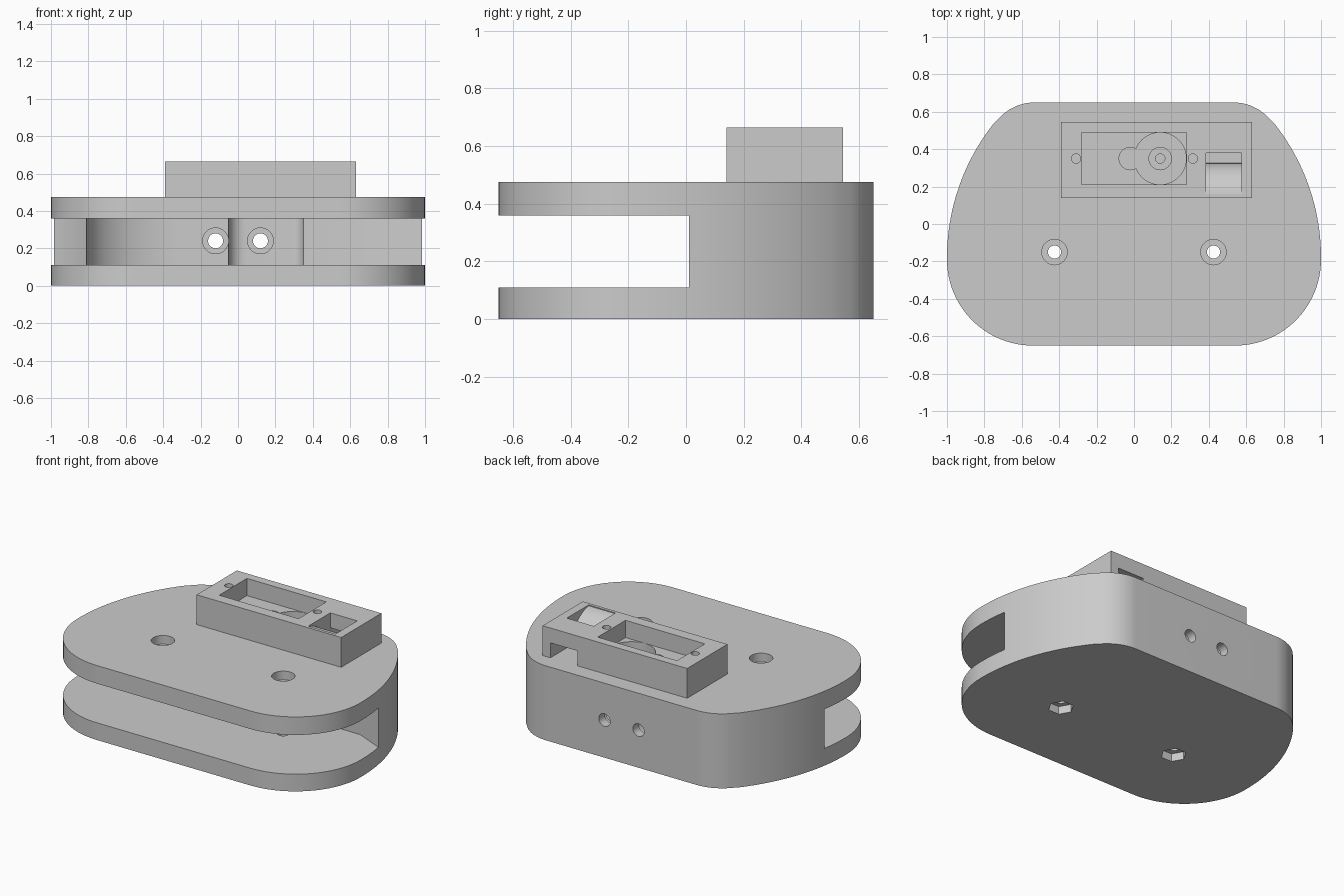
import bpy, bmesh
from math import sin, cos, pi, radians

cube = bpy.data.objects.get("Cube")
if cube:
    bpy.data.objects.remove(cube, do_unlink=True)

grey = bpy.data.materials.new("plain_grey")
grey.use_nodes = True
grey.diffuse_color = (0.6, 0.6, 0.6, 1)
grey.node_tree.nodes["Principled BSDF"].inputs["Base Color"].default_value = (0.6, 0.6, 0.6, 1)


def arc(cx, cy, r, a0, a1, n=16, ry=None):
    """Points along an arc, angles in degrees."""
    ry = ry or r
    steps = [radians(a0 + (a1 - a0) * i / n) for i in range(n + 1)]
    return [(cx + r * cos(a), cy + ry * sin(a)) for a in steps]


def circle(cx, cy, r, n=40):
    return arc(cx, cy, r, 0, 360, n)[:-1]


def rect(x0, x1, y0, y1):
    return [(x0, y0), (x1, y0), (x1, y1), (x0, y1)]


def prism(name, pts, lo, hi, axis="z"):
    """Extrude a 2D profile from lo to hi along an axis."""
    place = {"z": lambda p, d: (p[0], p[1], d),
             "y": lambda p, d: (p[0], d, p[1]),
             "x": lambda p, d: (d, p[0], p[1])}[axis]
    bm = bmesh.new()
    a = [bm.verts.new(place(p, lo)) for p in pts]
    b = [bm.verts.new(place(p, hi)) for p in pts]
    bm.faces.new(a)
    bm.faces.new(b)
    for i in range(len(pts)):
        j = (i + 1) % len(pts)
        bm.faces.new((a[i], a[j], b[j], b[i]))
    bmesh.ops.recalc_face_normals(bm, faces=bm.faces)
    mesh = bpy.data.meshes.new(name)
    bm.to_mesh(mesh)
    bm.free()
    ob = bpy.data.objects.new(name, mesh)
    mesh.materials.append(grey)
    bpy.context.collection.objects.link(ob)
    return ob


def activate(ob):
    bpy.ops.object.select_all(action="DESELECT")
    ob.select_set(True)
    bpy.context.view_layer.objects.active = ob


def cut(ob, pts, lo, hi, axis="z"):
    """Subtract an extruded profile."""
    cutter = prism("cutter", pts, lo, hi, axis)
    cutter.hide_render = True
    mod = ob.modifiers.new("cut", "BOOLEAN")
    mod.operation = "DIFFERENCE"
    mod.solver = "EXACT"
    mod.object = cutter
    activate(ob)
    bpy.ops.object.modifier_apply(modifier=mod.name)
    bpy.data.objects.remove(cutter, do_unlink=True)


# Housing: rounded outline, mirrored in x
half = (arc(0.54, -0.19, 0.46, -90, 0, 24)
        + arc(-0.155, -0.18, 1.155, 2, 38, 20)
        + arc(0.53, 0.39, 0.26, 41, 90, 14))
outline = half + [(-x, y) for x, y in reversed(half)]
housing = prism("housing", outline, 0, 0.475)

# Slot between the plates, with the swing pocket behind it
cavity = ([(-1.2, -0.8), (1.2, -0.8), (1.2, 0.01), (0.98, 0.01), (0.8, 0.09), (0.35, 0.09)]
          + arc(0.29, 0.48, 0.06, 0, 90, 8)
          + arc(0.04, 0.45, 0.09, 90, 180, 10)
          + [(-0.05, 0.43)]
          + arc(-0.3, 0.09, 0.51, 90, 180, 24, 0.34)
          + [(-0.98, 0.01), (-1.2, 0.01)])
cut(housing, cavity, 0.11, 0.36)

# Plate bolt holes: round recess above, hexagonal nut recess below
for x in (-0.425, 0.425):
    cut(housing, circle(x, -0.15, 0.035), -0.1, 0.6)
    cut(housing, circle(x, -0.15, 0.068), 0.42, 0.6)
    cut(housing, arc(x, -0.15, 0.075, 0, 360, 6)[:-1], -0.1, 0.05)

# Back wall bolt holes with inner recesses
for x in (-0.12, 0.12):
    cut(housing, circle(x, 0.24, 0.04), 0.3, 0.8, "y")
    cut(housing, circle(x, 0.24, 0.069), 0.3, 0.59, "y")

# Motor mount box on top
mount = prism("motor_mount", rect(-0.39, 0.63, 0.14, 0.545), 0.475, 0.665)
cut(mount, rect(-0.28, 0.28, 0.21, 0.49), 0.555, 0.8)

# Gear and shaft openings, through the mount and into the housing
SHAFT_X, SHAFT_Y = 0.14, 0.35
for ob in (mount, housing):
    cut(ob, circle(SHAFT_X, SHAFT_Y, 0.139, 48), 0.41, 0.62)
    cut(ob, circle(-0.02, SHAFT_Y, 0.06), 0.41, 0.62)
    for x in (-0.31, 0.315):
        cut(ob, circle(x, SHAFT_Y, 0.025, 24), 0.43, 0.8)
cut(housing, circle(SHAFT_X, SHAFT_Y, 0.06), 0.3, 0.6)
cut(housing, circle(SHAFT_X, SHAFT_Y, 0.025, 24), 0.05, 0.2)

# Cable channel: curved ramp leading to a tunnel out of the back
ramp = (arc(0.14, 0.475, 0.185, 84, 0, 16)
        + [(0.325, 0.4), (0.7, 0.4), (0.7, 0.57), (0.38, 0.57), (0.38, 0.8), (0.16, 0.8)])
cut(mount, ramp, 0.385, 0.575, "x")

for ob in (housing, mount):
    activate(ob)
    bpy.ops.object.shade_smooth_by_angle(angle=radians(30))
